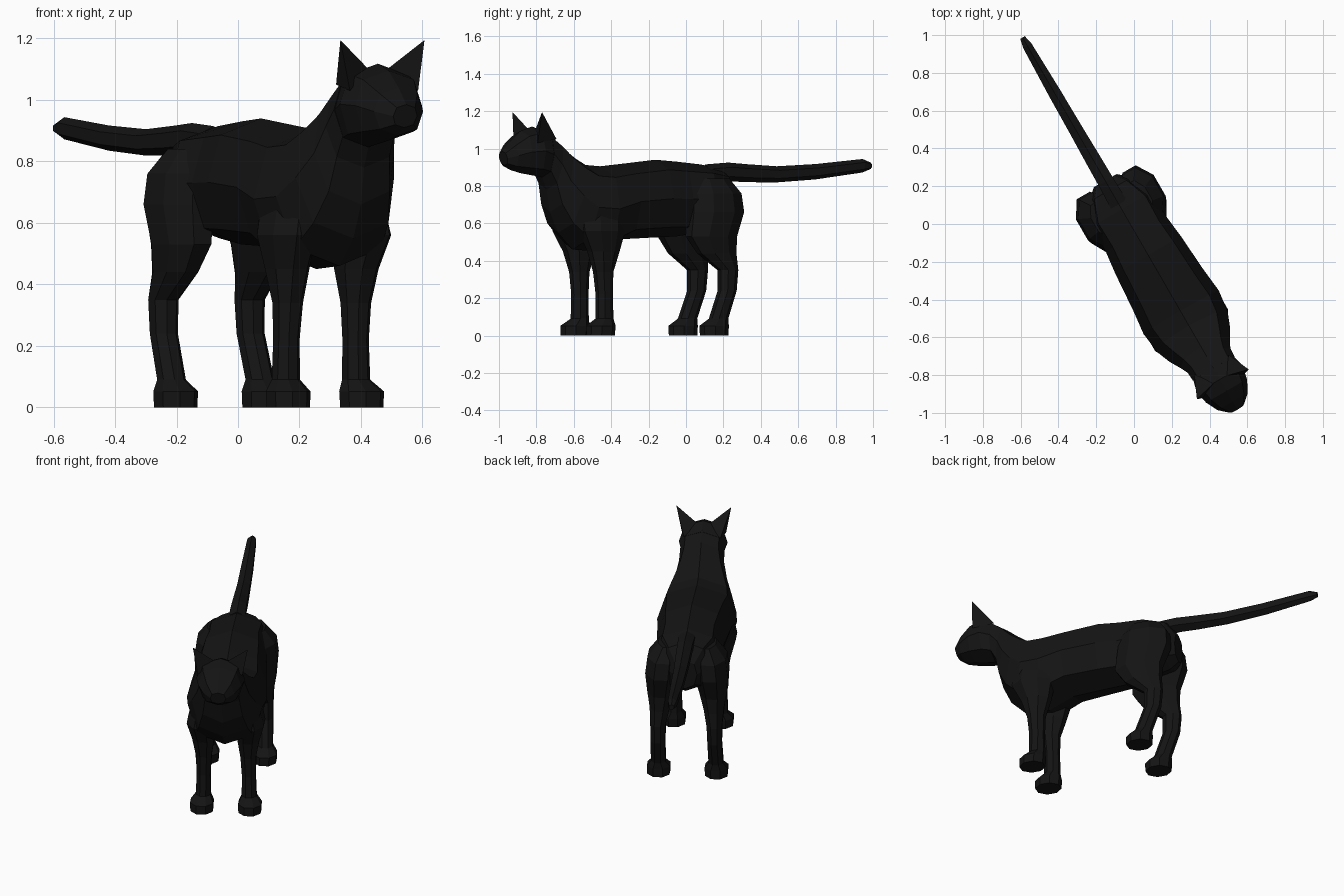
import bpy, bmesh, math

if "Cube" in bpy.data.objects:
    bpy.data.objects.remove(bpy.data.objects["Cube"])

HEADING = math.radians(30)
OFFSET = (-0.02, 0, 0)

fur = bpy.data.materials.new("black_fur")
fur.diffuse_color = (0.007, 0.007, 0.007, 1)
fur.use_nodes = True
fur.node_tree.nodes["Principled BSDF"].inputs["Base Color"].default_value = fur.diffuse_color


def finish(bm, name, mirror=False):
    """Turn a bmesh into a flat-shaded part, turned to the walking direction."""
    bmesh.ops.recalc_face_normals(bm, faces=bm.faces)
    mesh = bpy.data.meshes.new(name)
    bm.to_mesh(mesh)
    bm.free()
    mesh.materials.append(fur)
    obj = bpy.data.objects.new(name, mesh)
    bpy.context.collection.objects.link(obj)
    obj.rotation_euler.z = HEADING
    obj.location = OFFSET
    if mirror:
        obj.modifiers.new("mirror", 'MIRROR').use_mirror_merge = False
    return obj


def loft(name, rings, mirror=False):
    """Skin a row of rings with equal point counts and cap both ends."""
    bm = bmesh.new()
    loops = [[bm.verts.new(p) for p in ring] for ring in rings]
    n = len(loops[0])
    for a, b in zip(loops, loops[1:]):
        for i in range(n):
            j = (i + 1) % n
            bm.faces.new((a[i], a[j], b[j], b[i]))
    bm.faces.new(loops[0])
    bm.faces.new(loops[-1])
    return finish(bm, name, mirror)


# local frame: x = side, -y = forward (f), z = up
SECTION = [(0, 1), (.76, .74), (1, 0), (.76, -.74),
           (0, -1), (-.76, -.74), (-1, 0), (-.76, .74)]


def tilted_ring(f_top, z_top, f_bot, z_bot, w):
    fc, zc = (f_top + f_bot) / 2, (z_top + z_bot) / 2
    df, dz = (f_top - f_bot) / 2, (z_top - z_bot) / 2
    return [(u * w, -(fc + v * df), zc + v * dz) for u, v in SECTION]


def flat_ring(s, f, z, rs, rf, n=8):
    angles = [math.tau * (i + .5) / n for i in range(n)]
    k = 1 / math.cos(math.pi / n)
    return [(s + k * rs * math.cos(a), -(f + k * rf * math.sin(a)), z) for a in angles]


# torso, from rump to the base of the neck
torso = [(-.265, .80, -.265, .62, .07), (-.21, .89, -.21, .58, .13),
         (-.09, .915, -.08, .55, .19), (.06, .93, .06, .53, .185),
         (.19, .94, .19, .525, .20), (.40, .918, .40, .515, .215),
         (.53, .905, .55, .45, .23), (.62, .912, .70, .46, .215),
         (.68, .945, .79, .55, .185), (.75, .995, .84, .66, .15),
         (.81, 1.045, .86, .78, .13), (.88, 1.09, .89, .85, .127)]
loft("torso_and_neck", [tilted_ring(*r) for r in torso])

# head, from the neck to the muzzle
head = [(.87, 1.085, .88, .845, .122), (.95, 1.118, .94, .855, .14),
        (1.02, 1.095, 1.02, .868, .125), (1.085, 1.04, 1.085, .885, .092),
        (1.135, .985, 1.12, .91, .045)]
loft("head", [tilted_ring(*r) for r in head])

# ears, pointed wedges
bm = bmesh.new()
for p in [(.035, -.95, 1.10), (.128, -.99, 1.03), (.105, -.86, 1.05), (.158, -.98, 1.195)]:
    bm.verts.new(p)
bmesh.ops.convex_hull(bm, input=bm.verts)
finish(bm, "ears", mirror=True)

# front legs with paws
front = [(.13, .59, .66, .07, .13), (.14, .60, .56, .082, .125),
         (.13, .585, .45, .063, .085), (.128, .585, .34, .045, .052),
         (.13, .58, .22, .039, .044), (.132, .58, .09, .042, .046),
         (.138, .605, .052, .066, .075), (.138, .607, 0, .064, .073)]
loft("front_legs", [flat_ring(*r) for r in front], mirror=True)

# hind legs with thighs and paws
hind = [(.11, -.09, .84, .055, .10), (.13, -.10, .76, .095, .145),
        (.14, -.10, .66, .097, .155), (.15, -.07, .53, .078, .14),
        (.155, -.10, .44, .058, .108), (.162, -.165, .35, .044, .054),
        (.163, -.16, .24, .041, .049), (.166, -.105, .09, .042, .05),
        (.166, -.078, .052, .066, .075), (.166, -.078, 0, .064, .073)]
loft("hind_legs", [flat_ring(*r) for r in hind], mirror=True)

# tail, a tapering tube
tail = [(-.12, .865, .055, .05), (-.26, .875, .05, .05), (-.38, .868, .048, .048),
        (-.56, .862, .043, .043), (-.80, .876, .039, .041),
        (-1.09, .908, .029, .036), (-1.14, .908, .016, .017)]
loft("tail", [[(rs * math.cos(math.tau * i / 6 + math.pi / 6), -f,
                z + rz * math.sin(math.tau * i / 6 + math.pi / 6)) for i in range(6)]
              for f, z, rs, rz in tail])
